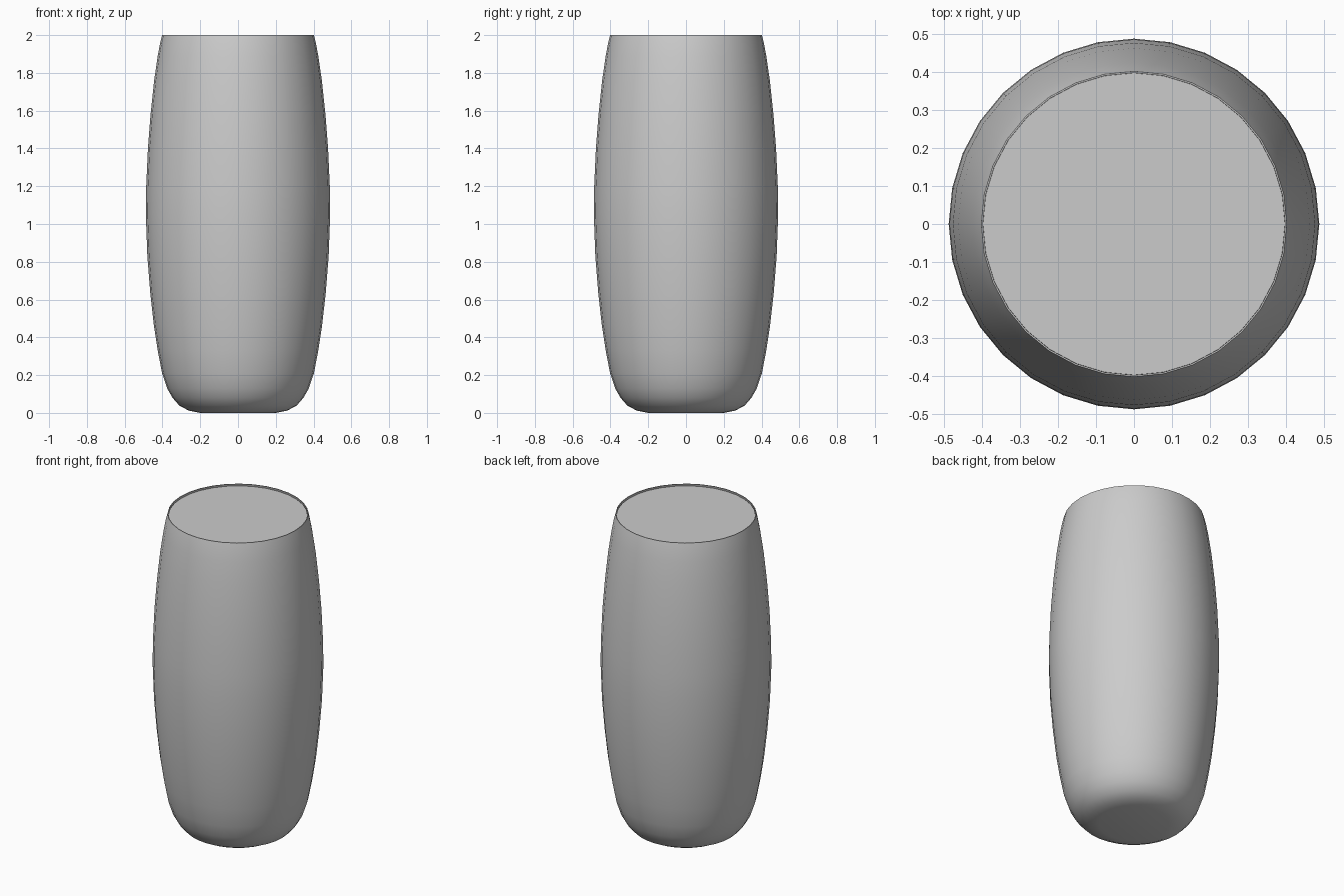
import bpy, bmesh
from math import cos, sin, tau

if "Cube" in bpy.data.objects:
    bpy.data.objects.remove(bpy.data.objects["Cube"])

SEGMENTS = 32

# Outer wall profile: (radius, height)
PROFILE = [(0.20, 0.0), (0.26, 0.012), (0.31, 0.038), (0.347, 0.08),
           (0.375, 0.13), (0.402, 0.21), (0.425, 0.33), (0.445, 0.46),
           (0.465, 0.64), (0.48, 0.83), (0.488, 1.05), (0.486, 1.2),
           (0.477, 1.4), (0.463, 1.58), (0.444, 1.76), (0.425, 1.89),
           (0.412, 1.96), (0.402, 2.0)]


def lathe(name, profile, cap_top):
    """Revolve a profile about z, closing the base and optionally the top."""
    bm = bmesh.new()
    rings = [[bm.verts.new((r * cos(tau * i / SEGMENTS),
                            r * sin(tau * i / SEGMENTS), z))
              for i in range(SEGMENTS)] for r, z in profile]
    for low, high in zip(rings, rings[1:]):
        for i in range(SEGMENTS):
            j = (i + 1) % SEGMENTS
            bm.faces.new((low[i], low[j], high[j], high[i]))
    bm.faces.new(rings[0][::-1])
    if cap_top:
        bm.faces.new(rings[-1])
    mesh = bpy.data.meshes.new(name)
    bm.to_mesh(mesh)
    bm.free()
    obj = bpy.data.objects.new(name, mesh)
    bpy.context.collection.objects.link(obj)
    bpy.ops.object.select_all(action='DESELECT')
    obj.select_set(True)
    bpy.context.view_layer.objects.active = obj
    bpy.ops.object.shade_smooth_by_angle(angle=0.7)
    return obj


# Thin tumbler wall: up the outside, over the rim, down the inside
inner = [(r - 0.004, max(z, 0.006) if i else 0.006)
         for i, (r, z) in enumerate(PROFILE)]
inner = [(r, z + 0.006 if z < 0.1 else z) for r, z in inner]
glass = lathe("tumbler_glass", PROFILE + inner[::-1], True)

# Contents filling the tumbler to just below the rim
fill = [(r - 0.007, z + (0.016 if z < 0.1 else 0.0)) for r, z in PROFILE[:-1]]
fill.append((0.3975, 1.988))
lathe("drink", fill, True)
